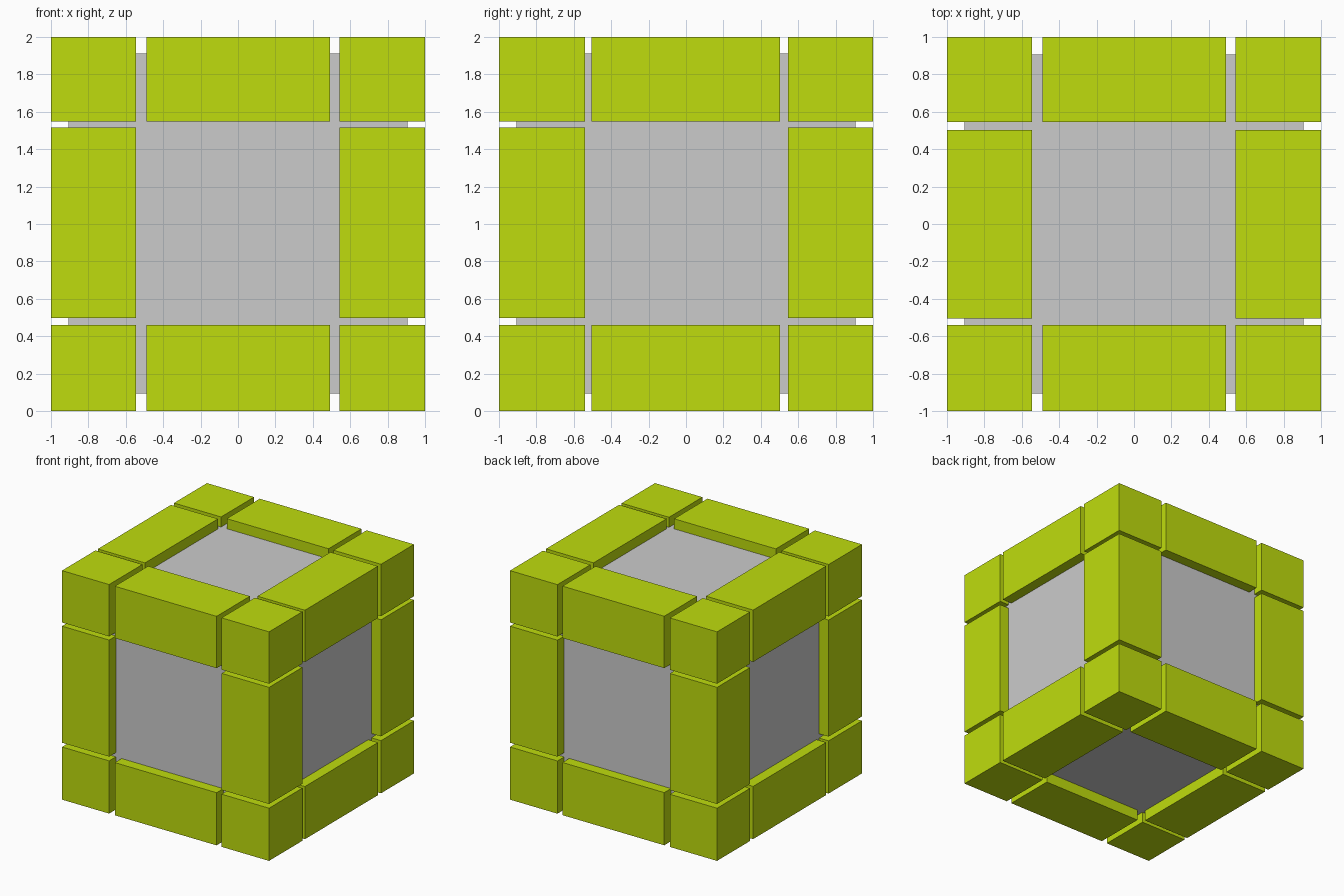
import bpy
from itertools import product

if "Cube" in bpy.data.objects:
    bpy.data.objects.remove(bpy.data.objects["Cube"])

lime = bpy.data.materials.new("lime")
lime.diffuse_color = (0.52, 0.72, 0.004, 1)
lime.use_nodes = True
lime.node_tree.nodes["Principled BSDF"].inputs["Base Color"].default_value = lime.diffuse_color


def box(name, spans, mat=None):
    """Axis-aligned box from three (low, high) spans."""
    bpy.ops.mesh.primitive_cube_add(size=1, location=[(a + b) / 2 for a, b in spans])
    ob = bpy.context.object
    ob.name = name
    ob.scale = [b - a for a, b in spans]
    bpy.ops.object.transform_apply(location=False, rotation=False, scale=True)
    if mat:
        ob.data.materials.append(mat)
    return ob


# Grey inner cube, set back from the frame
box("core", [(-0.907, 0.907), (-0.907, 0.907), (0.095, 1.912)])

# Low, middle and high span of the frame pieces along x, y and z
bands = [
    [(-1, -0.545), (-0.49, 0.493), (0.542, 1)],
    [(-1, -0.54), (-0.505, 0.502), (0.545, 1)],
    [(0, 0.46), (0.497, 1.515), (1.547, 2)],
]

# Frame: a block at each corner and a bar along each edge
for idx in product(range(3), repeat=3):
    middles = idx.count(1)
    if middles < 2:
        name = "edge_bar" if middles else "corner_block"
        box(name, [bands[axis][i] for axis, i in enumerate(idx)], lime)
